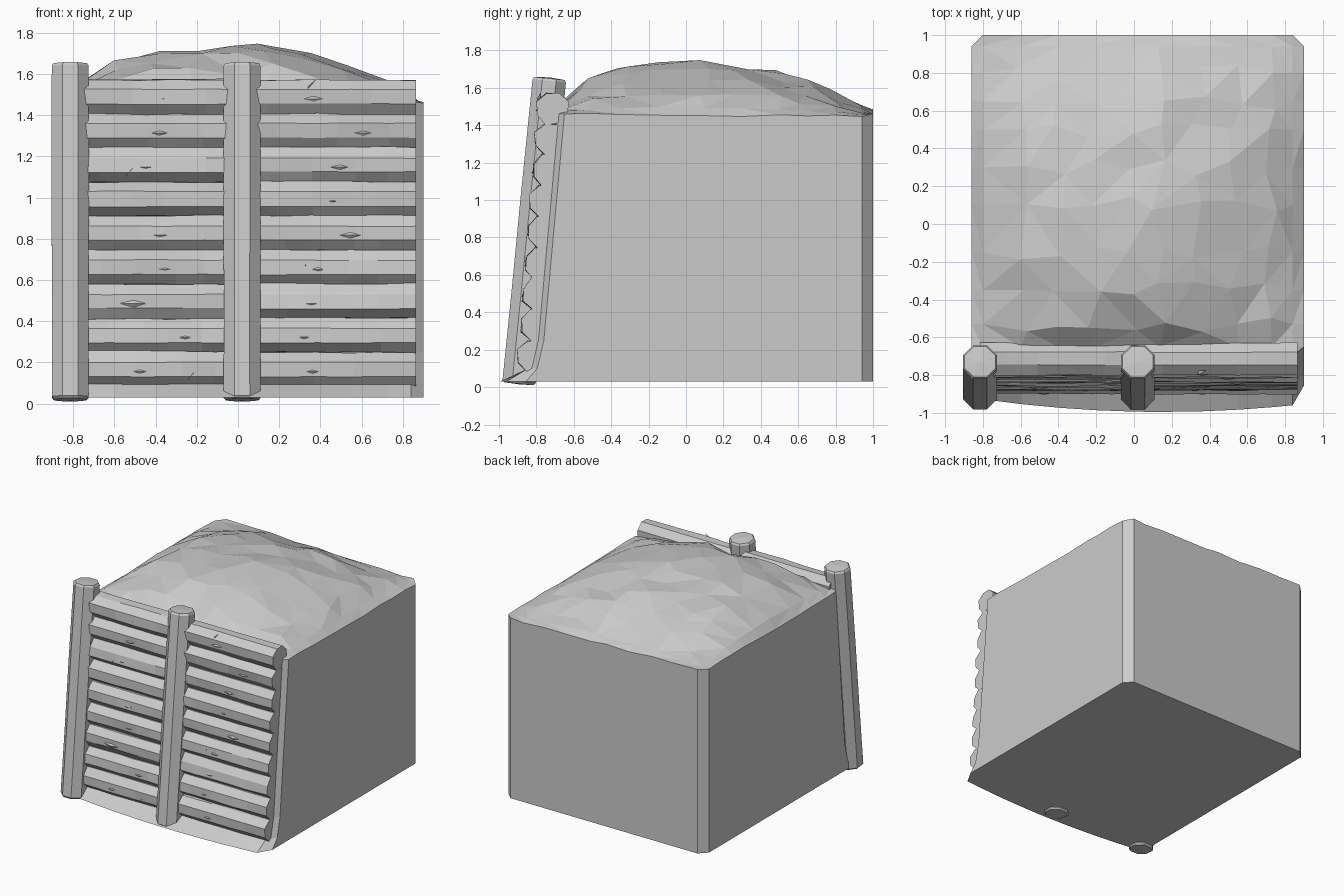
import bpy, bmesh, math, random
from mathutils import Vector, Matrix

random.seed(4)
cube = bpy.data.objects.get("Cube")
if cube:
    bpy.data.objects.remove(cube, do_unlink=True)

GREY = (0.6, 0.6, 0.6, 1)
grey = bpy.data.materials.new("plain_grey")
grey.use_nodes = True
grey.diffuse_color = GREY
grey.node_tree.nodes["Principled BSDF"].inputs["Base Color"].default_value = GREY


def jit(a):
    return random.uniform(-a, a)


def finish(bm, name):
    bmesh.ops.recalc_face_normals(bm, faces=bm.faces[:])
    mesh = bpy.data.meshes.new(name)
    bm.to_mesh(mesh)
    bm.free()
    mesh.materials.append(grey)
    obj = bpy.data.objects.new(name, mesh)
    bpy.context.collection.objects.link(obj)
    return obj


def lerp(table, t):
    for (a, va), (b, vb) in zip(table, table[1:]):
        if t <= b:
            return va + (vb - va) * (max(t, a) - a) / (b - a)
    return table[-1][1]


def loft(bm, rings):
    # skin rings of vertices, closing both ends with a shallow point
    for r0, r1 in zip(rings, rings[1:]):
        n = len(r0)
        for k in range(n):
            bm.faces.new((r0[k], r0[(k + 1) % n], r1[(k + 1) % n], r1[k]))


def cap(bm, ring, offset):
    mid = sum((v.co for v in ring), Vector()) / len(ring)
    tip = bm.verts.new(mid + offset)
    for k, v in enumerate(ring):
        bm.faces.new((v, ring[(k + 1) % len(ring)], tip))


# --- earth block with a faceted mound on top ---
across = [(-.86, 0), (-.72, .47), (-.55, .72), (-.36, .88), (-.05, .97),
          (.13, 1), (.5, .72), (.73, .4), (.9, 0)]
along = [(-.7, .1), (-.65, .2), (-.53, .6), (-.25, .97), (.13, 1),
         (.4, .87), (.65, .65), (.78, .4), (.93, .12), (1, 0)]
xs = [-.86, -.8, -.6, -.4, -.2, 0, .13, .35, .55, .73, .84, .9]
ys = [-.7, -.65, -.53, -.35, -.15, .1, .3, .5, .65, .8, .94, 1]
last = len(xs) - 1

bm = bmesh.new()
grid = {}
for i, x in enumerate(xs):
    for j, y in enumerate(ys):
        if i in (0, last) and j in (0, last):
            continue  # missing corners become chamfers
        inner = 1 < i < last - 1 and 1 < j < last - 1
        px, py = (x + jit(.045), y + jit(.045)) if inner else (x, y)
        edge = 1.47 - .02 * x + .03 * max(0, -.3 - y)
        z = edge + .27 * lerp(across, px) * lerp(along, py)
        z += jit(.018) if inner else jit(.007)
        grid[i, j] = bm.verts.new((px, py, z))
for i in range(last):
    for j in range(last):
        keys = ((i, j), (i + 1, j), (i + 1, j + 1), (i, j + 1))
        bm.faces.new([grid[k] for k in keys if k in grid])
bmesh.ops.triangulate(bm, faces=bm.faces[:], quad_method='BEAUTY')

# walls: drop the border in steps, leaning the front out to a bowed foot
border = [e for e in bm.edges if e.is_boundary]
for z, lean in ((.25, .11), (.1, .035), (.03, .06)):
    geom = bmesh.ops.extrude_edge_only(bm, edges=border)["geom"]
    border = [e for e in geom if isinstance(e, bmesh.types.BMEdge) and e.is_boundary]
    for v in [g for g in geom if isinstance(g, bmesh.types.BMVert)]:
        v.co.z = z
        if v.co.y < -.6:
            if z < .05 and v.co.y < -.82:
                v.co.y -= .09 * (1 - ((v.co.x - .15) / 1.1) ** 2)
            v.co.y -= lean
bmesh.ops.contextual_create(bm, geom=border)
bmesh.ops.dissolve_limit(bm, angle_limit=.002, verts=bm.verts[:], edges=bm.edges[:])
finish(bm, "earth_block")


# --- wall logs, two bays of nine ---
def log(name, x0, x1, y, z):
    bm = bmesh.new()
    rings = []
    steps = 5
    wobble = [jit(.006) for k in range(8)]
    for s in range(steps + 1):
        x = x0 + (x1 - x0) * s / steps
        if 0 < s < steps:
            x += jit(.05)
        ring = []
        for k in range(8):
            a = math.pi / 4 * (k + .5)
            r = .091 + wobble[k] + jit(.004)
            ring.append(bm.verts.new((x, y + r * math.cos(a), z + r * math.sin(a))))
        rings.append(ring)
    loft(bm, rings)
    cap(bm, rings[0], Vector())
    cap(bm, rings[-1], Vector())
    # raised knot on the front
    kx = x0 + (x1 - x0) * random.uniform(.35, .7)
    front = y - .082
    pts = [(-.09, .01, 0), (0, .008, .022), (.09, .01, 0), (0, .008, -.022)]
    ring = [bm.verts.new((kx + px, front + py, z - .01 + pz)) for px, py, pz in pts]
    cap(bm, ring, Vector((0, -.018, 0)))
    finish(bm, name)


for n in range(9):
    t = n / 8
    y, z = -.81 + .1 * t, .165 + 1.325 * t
    log(f"left_bay_log_{n + 1}", .02, .865, y + jit(.004), z)
    log(f"right_bay_log_{n + 1}", -.815, .02, y + jit(.004), z)


# --- splinters lifting off the logs ---
for n, (x, z) in enumerate([(-.51, 1.48), (-.52, 1.13), (-.22, .14), (.35, 1.54), (.33, .67)]):
    y = -.9 + .1 * (z - .165) / 1.325
    bm = bmesh.new()
    ring = [bm.verts.new((x + px, y + py, z + pz)) for px, py, pz in
            ((-.03, .02, -.03), (.0, .015, .0), (.03, .02, .035), (-.01, .02, .0))]
    cap(bm, ring, Vector((0, -.02, 0)))
    finish(bm, f"splinter_{n + 1}")


# --- leaning octagonal posts ---
def post(name, x):
    bm = bmesh.new()
    foot, head = Vector((x, -.893, .018)), Vector((x, -.73, 1.65))
    axis = (head - foot).normalized()
    tilt = Vector((0, 0, 1)).rotation_difference(axis).to_matrix()
    rings = []
    for t, r in ((0, .085), (.008, .097), (.3, .096), (.6, .098), (.992, .097), (1, .088)):
        c = foot.lerp(head, t)
        rings.append([bm.verts.new(c + tilt @ Vector((
            r * math.cos(math.pi / 4 * (k + .5)), r * math.sin(math.pi / 4 * (k + .5)), 0)))
            for k in range(8)])
    loft(bm, rings)
    cap(bm, rings[0], axis * -.003)
    cap(bm, rings[-1], axis * .006)
    finish(bm, name)


post("right_post", -.815)
post("middle_post", .02)
